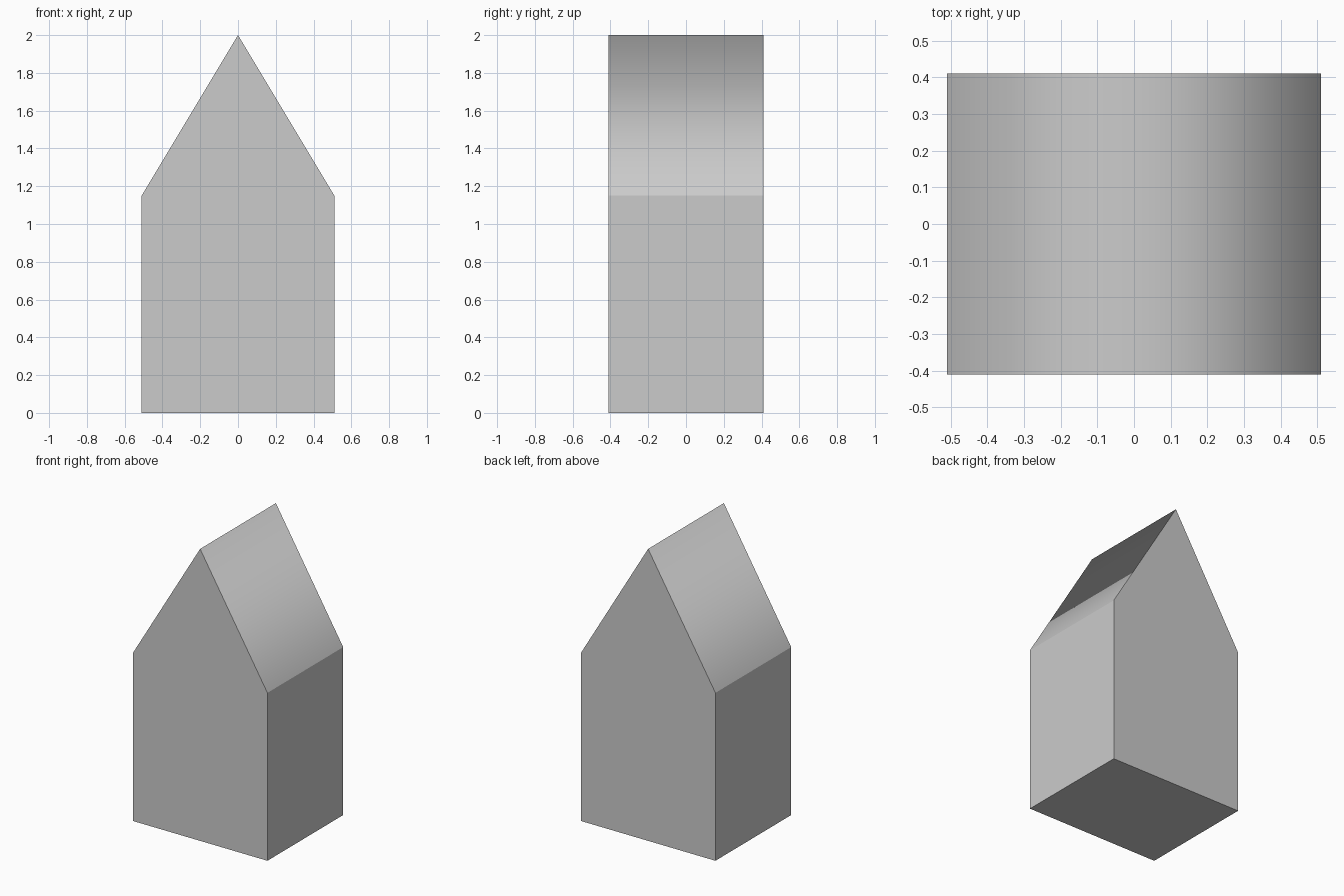
import bpy
import bmesh

if "Cube" in bpy.data.objects:
    bpy.data.objects.remove(bpy.data.objects["Cube"])

HALF_W, HALF_D, EAVE, RIDGE = 0.51, 0.41, 1.15, 2.0

# Gabled house profile, extruded from front to back
profile = [(-HALF_W, 0), (HALF_W, 0), (HALF_W, EAVE), (0, RIDGE), (-HALF_W, EAVE)]
bm = bmesh.new()
front = bm.faces.new([bm.verts.new((x, -HALF_D, z)) for x, z in profile])
ext = bmesh.ops.extrude_face_region(bm, geom=[front], use_keep_orig=True)
back_verts = [g for g in ext["geom"] if isinstance(g, bmesh.types.BMVert)]
bmesh.ops.translate(bm, verts=back_verts, vec=(0, 2 * HALF_D, 0))
bmesh.ops.recalc_face_normals(bm, faces=bm.faces)

# Smooth shading across the roof ridge only, every other edge is sharp
for face in bm.faces:
    face.smooth = True
for edge in bm.edges:
    edge.smooth = all(v.co.z > RIDGE - 0.01 for v in edge.verts)

mesh = bpy.data.meshes.new("gabled_block")
bm.to_mesh(mesh)
bm.free()
bpy.context.collection.objects.link(bpy.data.objects.new("gabled_block", mesh))
